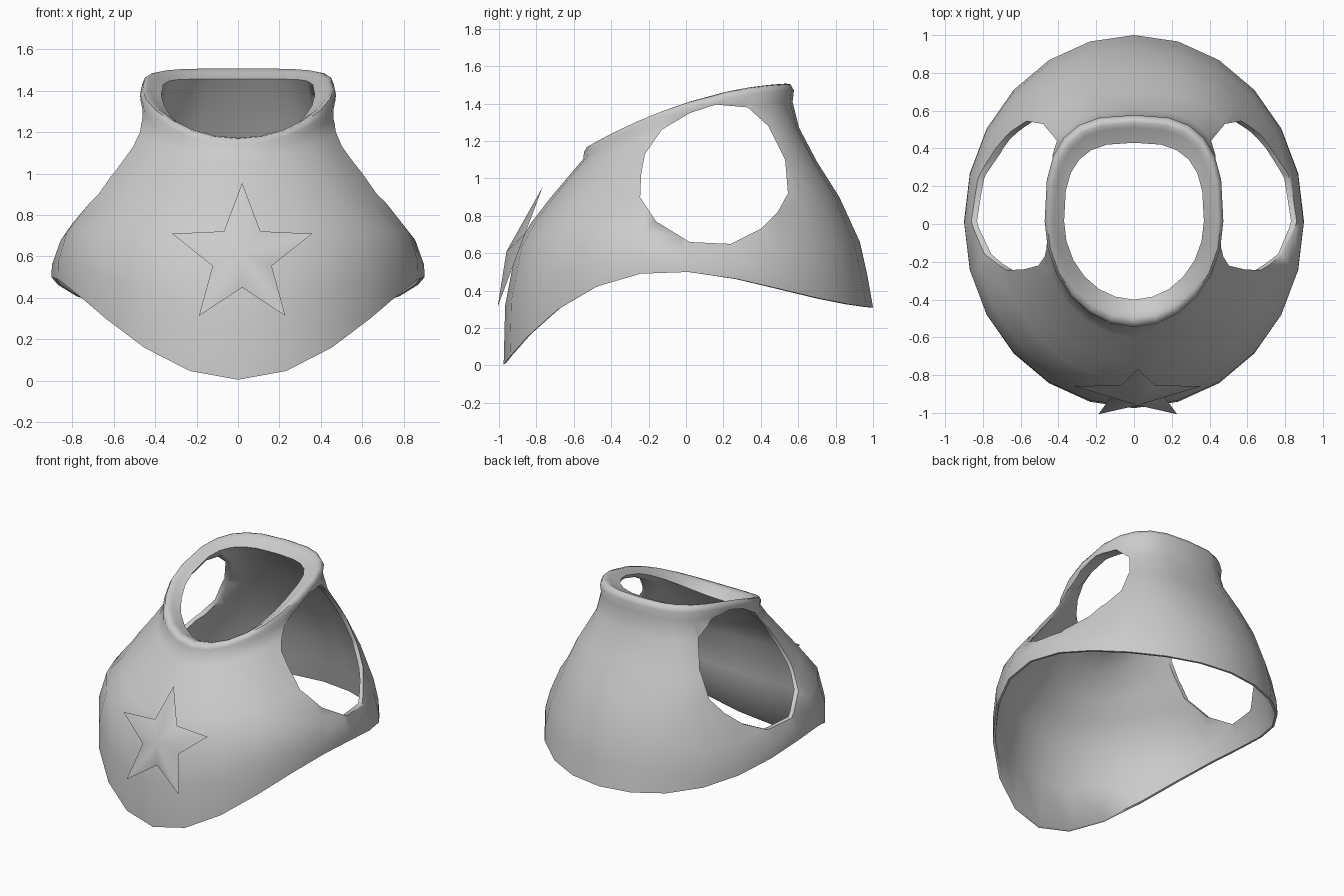
import bpy, bmesh, math

cube = bpy.data.objects.get("Cube")
if cube:
    bpy.data.objects.remove(cube, do_unlink=True)

grey = bpy.data.materials.new("plain grey")
grey.use_nodes = True
GREY = (0.6, 0.6, 0.6, 1)
grey.diffuse_color = GREY
grey.node_tree.nodes["Principled BSDF"].inputs["Base Color"].default_value = GREY

SEGMENTS = 24
WALL = 0.03


def make_object(name, bm, material=grey):
    bmesh.ops.recalc_face_normals(bm, faces=bm.faces)
    mesh = bpy.data.meshes.new(name)
    bm.to_mesh(mesh)
    bm.free()
    mesh.materials.append(material)
    obj = bpy.data.objects.new(name, mesh)
    bpy.context.collection.objects.link(obj)
    return obj


def smooth(obj, degrees):
    bpy.ops.object.select_all(action='DESELECT')
    obj.select_set(True)
    bpy.context.view_layer.objects.active = obj
    bpy.ops.object.shade_smooth_by_angle(angle=math.radians(degrees))


def ring(bm, front_y, front_z, side_x, side_z, back_y, back_z, hem):
    """Closed loop through front, side and back points; hem runs 0 (neck) to 1."""
    mid, half = (front_y + back_y) / 2, (back_y - front_y) / 2
    mean = (front_z + back_z) / 2
    a, c2 = (mean + side_z) / 2, (mean - side_z) / 2
    c3 = 0.055 * hem
    c1 = (back_z - front_z) / 2 - c3
    verts = []
    for i in range(SEGMENTS):
        t = math.tau * i / SEGMENTS
        s, c = math.sin(t), math.cos(t)
        # the back of the neck is squarer than the front
        p = 0.7 + 0.3 * hem if c < -0.001 else 1
        s = math.copysign(abs(s) ** p, s)
        c = math.copysign(abs(c) ** p, c)
        z = a - c1 * c + c2 * (2 * c * c - 1) - c3 * (4 * c ** 3 - 3 * c)
        verts.append(bm.verts.new((side_x * s, mid - half * c, z)))
    return verts


# Garment body: collar lip, rolled rim, then the outside down to the hem
# front y, front z, side x, side z, back y, back z, hem
collar = [
    (-.40, 1.125, .37, 1.378, .43, 1.455, 0),
    (-.47, 1.165, .42, 1.397, .51, 1.49, 0),
    (-.50, 1.172, .44, 1.41, .535, 1.507, 0),
    (-.53, 1.168, .46, 1.408, .56, 1.503, 0),
    (-.546, 1.14, .473, 1.38, .577, 1.47, 0),
    (-.548, 1.105, .467, 1.33, .57, 1.41, 0),
]
outside = [
    (-.60, 1.045, .495, 1.24, .605, 1.27, 0),
    (-.73, .89, .63, 1.04, .70, 1.09, .1),
    (-.83, .76, .73, .87, .82, .90, .4),
    (-.91, .62, .855, .68, .93, .66, .8),
    (-.967, .32, .898, .56, .97, .48, .9),
    (-.975, .005, .90, .50, 1.0, .31, 1),
]
inside = []
for fy, fz, sx, sz, by, bz, h in reversed(outside):
    wall = WALL / 2 if h == 1 else WALL
    inside.append((fy + wall, fz + .01, sx - wall, sz, by - wall, bz, h))

bm = bmesh.new()
rings = [ring(bm, *row) for row in collar + outside + inside]
for k, lower in enumerate(rings):
    upper = rings[k - 1]
    for i in range(SEGMENTS):
        j = (i + 1) % SEGMENTS
        bm.faces.new((upper[i], upper[j], lower[j], lower[i]))
body = make_object("garment_body", bm)

# Armholes: a rounded prism cut through each side
outline = [(.16, 1.395), (.33, 1.38), (.44, 1.28), (.53, 1.10), (.545, .92),
           (.49, .82), (.40, .73), (.24, .65), (.02, .66), (-.16, .77),
           (-.245, .90), (-.24, 1.02), (-.22, 1.13), (-.13, 1.26), (.02, 1.35)]
for name, side in (("left", 1), ("right", -1)):
    bm = bmesh.new()
    face = bm.faces.new([bm.verts.new((side * .3, y, z)) for y, z in outline])
    out = bmesh.ops.extrude_face_region(bm, geom=[face])
    moved = [v for v in out["geom"] if isinstance(v, bmesh.types.BMVert)]
    bmesh.ops.translate(bm, verts=moved, vec=(side * .9, 0, 0))
    cutter = make_object(name + "_armhole_cutter", bm)
    cutter.hide_render = True
    cut = body.modifiers.new(name + "_armhole", 'BOOLEAN')
    cut.operation, cut.solver, cut.object = 'DIFFERENCE', 'EXACT', cutter
    bpy.context.view_layer.objects.active = body
    bpy.ops.object.modifier_apply(modifier=cut.name)
    bpy.data.objects.remove(cutter, do_unlink=True)
smooth(body, 60)

# Chest star: leaning five-pointed badge with a raised middle
bm = bmesh.new()
rim = []
for i in range(10):
    radius = .15 if i % 2 else .355
    t = math.tau * i / 10
    z = .6 + radius * math.cos(t)
    rim.append(bm.verts.new((.02 + radius * math.sin(t), -.77 + .375 * (z - .945), z)))
peak = bm.verts.new((.02, -.96, .61))
heart = bm.verts.new((.02, -.905, .6))
for i in range(10):
    a, b = rim[i], rim[(i + 1) % 10]
    bm.faces.new((a, b, peak))
    bm.faces.new((b, a, heart))
star = make_object("chest_star", bm)
smooth(star, 60)
